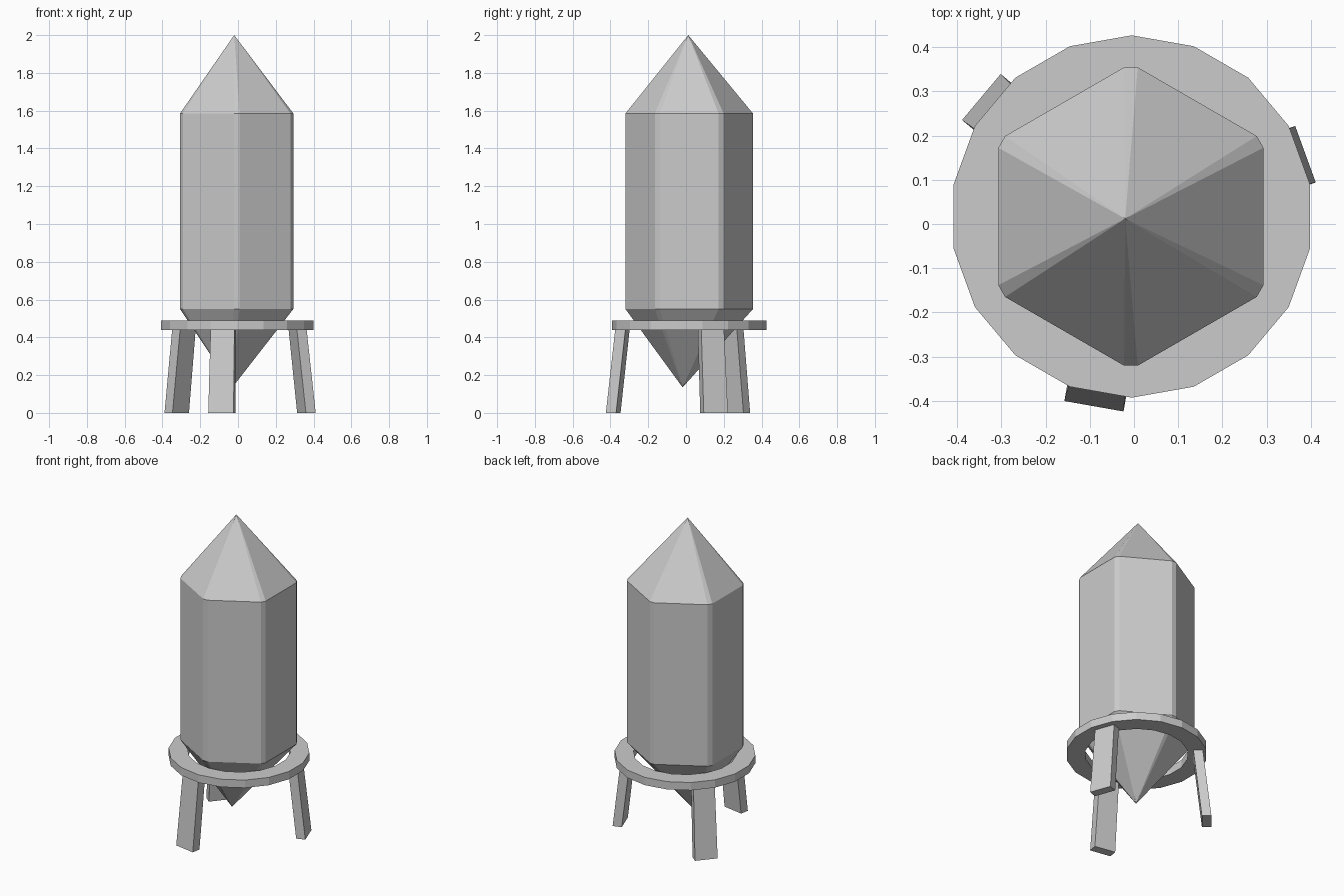
import bpy, bmesh
from math import cos, sin, pi, radians
from mathutils import Vector

cube = bpy.data.objects.get("Cube")
if cube:
    bpy.data.objects.remove(cube, do_unlink=True)

grey = bpy.data.materials.new("light_grey")
grey.use_nodes = True
grey.diffuse_color = (0.6, 0.6, 0.6, 1)
grey.node_tree.nodes["Principled BSDF"].inputs["Base Color"].default_value = (0.6, 0.6, 0.6, 1)


def loft(name, loops, closed=False, tips=None):
    """Skin matching loops; close into a tube, cap flat, or end in two tips."""
    bm = bmesh.new()
    rows = [[bm.verts.new(p) for p in loop] for loop in loops]
    n = len(rows[0])
    pairs = list(zip(rows, rows[1:]))
    if closed:
        pairs.append((rows[-1], rows[0]))
    for a, b in pairs:
        for i in range(n):
            j = (i + 1) % n
            bm.faces.new((a[i], a[j], b[j], b[i]))
    if tips:
        for row, tip in zip((rows[0], rows[-1]), tips):
            v = bm.verts.new(tip)
            for i in range(n):
                bm.faces.new((row[i], row[(i + 1) % n], v))
    elif not closed:
        bm.faces.new(rows[0])
        bm.faces.new(rows[-1])
    bmesh.ops.recalc_face_normals(bm, faces=bm.faces)
    mesh = bpy.data.meshes.new(name)
    bm.to_mesh(mesh)
    bm.free()
    mesh.materials.append(grey)
    obj = bpy.data.objects.new(name, mesh)
    bpy.context.collection.objects.link(obj)
    return obj


# Hexagonal crystal with narrow chamfered edges and slightly off-centre tips
def hexagon(z, radius=0.338, chamfer=2.6):
    angles = [radians(90 + 60 * k + s * chamfer) for k in range(6) for s in (-1, 1)]
    return [Vector((-0.007 + radius * cos(a), 0.017 + radius * sin(a), z)) for a in angles]


loft("crystal", [hexagon(0.55), hexagon(1.585)],
     tips=[(-0.03, -0.018, 0.135), (-0.02, 0.012, 2.0)])


# Flat support ring
def circle(radius, z, sides=18):
    angles = [pi / 2 + 2 * pi * k / sides for k in range(sides)]
    return [Vector((-0.005 + radius * cos(a), 0.017 + radius * sin(a), z)) for a in angles]


loft("support_ring", [circle(0.41, 0.44), circle(0.41, 0.49),
                      circle(0.3, 0.49), circle(0.3, 0.44)], closed=True)


# Three splayed legs
def leg_section(angle, outer, width, z, depth=0.055):
    out = Vector((cos(angle), sin(angle), 0))
    side = Vector((-sin(angle), cos(angle), 0))
    base = Vector((-0.016, 0.011, z))
    corners = [(0, -1), (0, 1), (-1, 1), (-1, -1)]
    return [base + out * (outer + d * depth) + side * (s * width / 2) for d, s in corners]


for name, degrees in (("left_leg", 20), ("right_leg", 140), ("front_leg", 260)):
    a = radians(degrees)
    loft(name, [leg_section(a, 0.43, 0.136, 0), leg_section(a, 0.38, 0.128, 0.445)])
